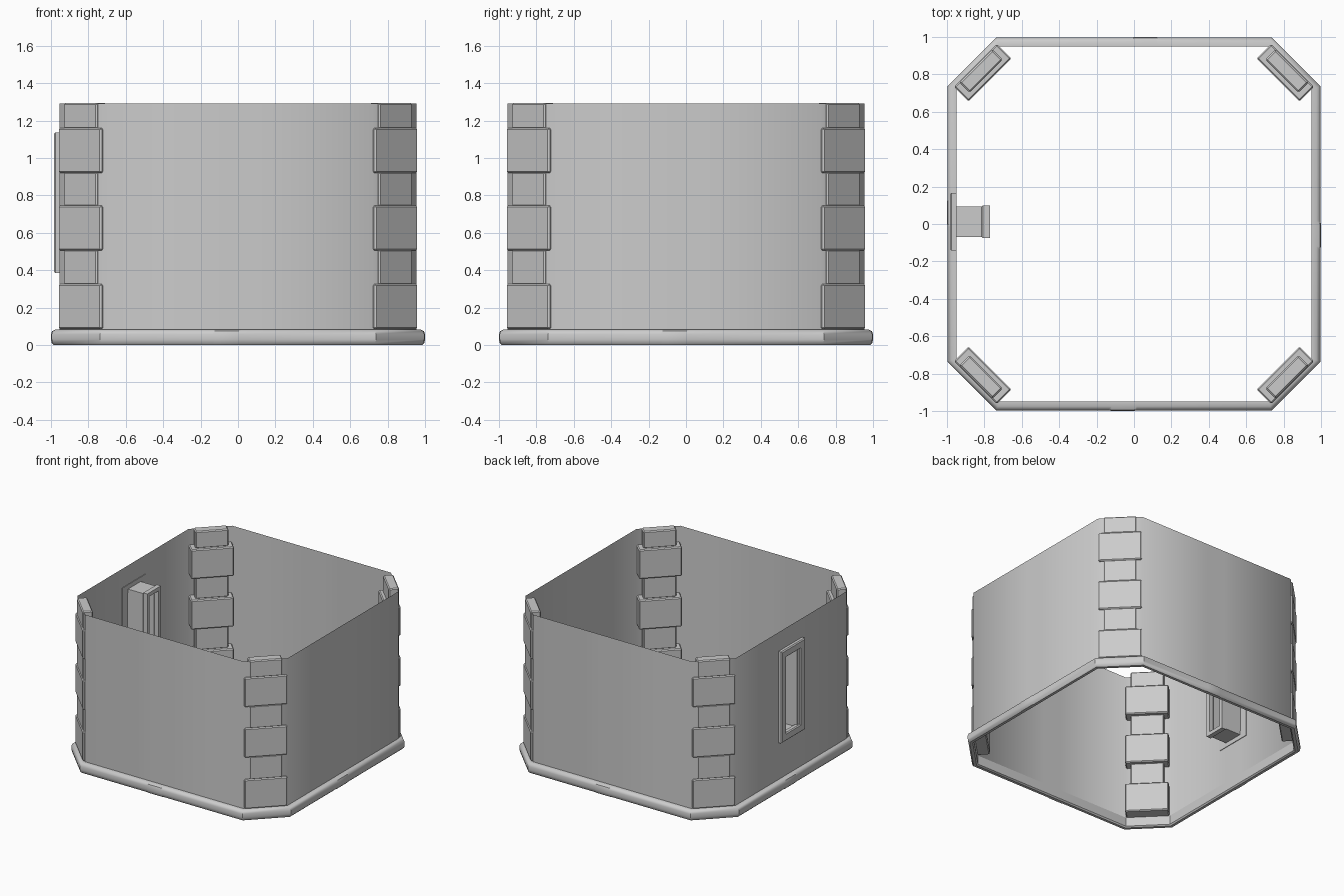
import bpy, bmesh, math
from mathutils import Matrix, Vector

if "Cube" in bpy.data.objects:
    bpy.data.objects.remove(bpy.data.objects["Cube"], do_unlink=True)

stone = bpy.data.materials.new("stone grey")
stone.use_nodes = True
GREY = (0.6, 0.6, 0.6, 1)
stone.diffuse_color = GREY
stone.node_tree.nodes["Principled BSDF"].inputs["Base Color"].default_value = GREY

WALL = 0.955           # distance from the centre to a wall
DIAG = 1.675           # x + y along the cut corners of the wall
WIN_Y, WIN_HALF = 0.012, 0.082
WIN_LOW, WIN_HIGH = 0.42, 1.10


def finish(bm, name, angle=None):
    bmesh.ops.recalc_face_normals(bm, faces=bm.faces)
    mesh = bpy.data.meshes.new(name)
    bm.to_mesh(mesh)
    bm.free()
    mesh.materials.append(stone)
    obj = bpy.data.objects.new(name, mesh)
    bpy.context.collection.objects.link(obj)
    if angle:
        bpy.context.view_layer.objects.active = obj
        obj.select_set(True)
        bpy.ops.object.shade_smooth_by_angle(angle=math.radians(angle))
        obj.select_set(False)
    return obj


def octagon(a, stations=()):
    """Outline with cut corners; stations are (position, bulge) along each side."""
    b = DIAG + (a - WALL) * math.sqrt(2) - a
    side = [(a, -b)] + [(a + bulge, t) for t, bulge in stations] + [(a, b)]
    pts = []
    for k in range(4):
        turn = Matrix.Rotation(k * math.pi / 2, 2)
        pts += [turn @ Vector(p) for p in side]
    return pts


def loft(bm, rings, closed=False):
    """Join equal rings of points with quads."""
    rows = [[bm.verts.new(p) for p in ring] for ring in rings]
    pairs = list(zip(rows, rows[1:] + rows[:1])) if closed else list(zip(rows, rows[1:]))
    for lo, hi in pairs:
        for i in range(len(lo)):
            j = (i + 1) % len(lo)
            bm.faces.new((lo[i], lo[j], hi[j], hi[i]))


# Thin wall with a window opening on the -x side
bm = bmesh.new()
outline = octagon(WALL, [(-WIN_Y - WIN_HALF, 0), (-WIN_Y + WIN_HALF, 0)])
loft(bm, [[(p.x, p.y, z) for p in outline] for z in (0.03, WIN_LOW, WIN_HIGH, 1.29)])
hole = [f for f in bm.faces if f.calc_center_median().x < -WALL + 0.01
        and abs(f.calc_center_median().y - WIN_Y) < 0.02
        and WIN_LOW < f.calc_center_median().z < WIN_HIGH]
bmesh.ops.delete(bm, geom=hole, context="FACES")
finish(bm, "wall", 50)

# Rounded base moulding with a slightly thicker joint on each side
bm = bmesh.new()
profile = [(0.95, 0.01), (0.96, 0), (0.982, 0), (0.993, 0.012), (0.996, 0.03),
           (0.996, 0.058), (0.99, 0.074), (0.975, 0.083), (0.95, 0.083)]
loft(bm, [[(p.x, p.y, z) for p in octagon(
    a, [(-0.135, 0), (-0.12, bulge), (0, bulge), (0.015, 0)])]
    for a, z in profile for bulge in [0.004 if a > 0.98 else 0]], closed=True)
finish(bm, "base_moulding", 40)


# Corner stones, alternating wide and narrow
def corner_stone(name, k, length, inner, outer, low, high):
    """inner and outer are x + y on the two long faces."""
    bm = bmesh.new()
    depth = (outer - inner) / math.sqrt(2)
    mid = (outer + inner) / 2 / math.sqrt(2)
    place = (Matrix.Rotation(math.pi / 4 + k * math.pi / 2, 4, "Z")
             @ Matrix.Translation((mid, 0, (low + high) / 2))
             @ Matrix.Diagonal((depth, length, high - low, 1)))
    bmesh.ops.create_cube(bm, size=1, matrix=place)
    bmesh.ops.bevel(bm, geom=bm.edges[:], offset=0.008, segments=1, affect="EDGES")
    finish(bm, name)


corners = ("back_left", "back_right", "front_right", "front_left")
wide_rows = [(0.085, 0.325), (0.505, 0.745), (0.92, 1.16)]
narrow_rows = [(0.32, 0.51), (0.74, 0.925), (1.155, 1.295)]
for k, corner in enumerate(corners):
    for n, (low, high) in enumerate(wide_rows, 1):
        corner_stone(f"{corner}_wide_stone_{n}", k, 0.325, 1.54, 1.697, low, high)
    for n, (low, high) in enumerate(narrow_rows, 1):
        corner_stone(f"{corner}_narrow_stone_{n}", k, 0.25, 1.58, 1.69, low, high)


# Window parts: rectangular tubes running along x
def tube(name, x0, x1, half_y, low, high, rim):
    def rect(x, inset):
        y0, y1 = WIN_Y - half_y + inset, WIN_Y + half_y - inset
        z0, z1 = low + inset, high - inset
        return [(x, y0, z0), (x, y1, z0), (x, y1, z1), (x, y0, z1)]
    bm = bmesh.new()
    edge = min(0.008, rim / 3)
    loft(bm, [rect(x0, edge), rect(x0 + edge, 0), rect(x1, 0), rect(x1, rim),
              rect(x0 + edge, rim), rect(x0, rim - edge)], closed=True)
    finish(bm, name)


tube("window_frame", -0.985, -0.95, 0.153, 0.385, 1.135, 0.065)
tube("window_tunnel", -0.97, -0.80, 0.082, 0.42, 1.10, 0.012)
tube("window_inner_frame", -0.815, -0.77, 0.088, 0.41, 1.11, 0.03)
